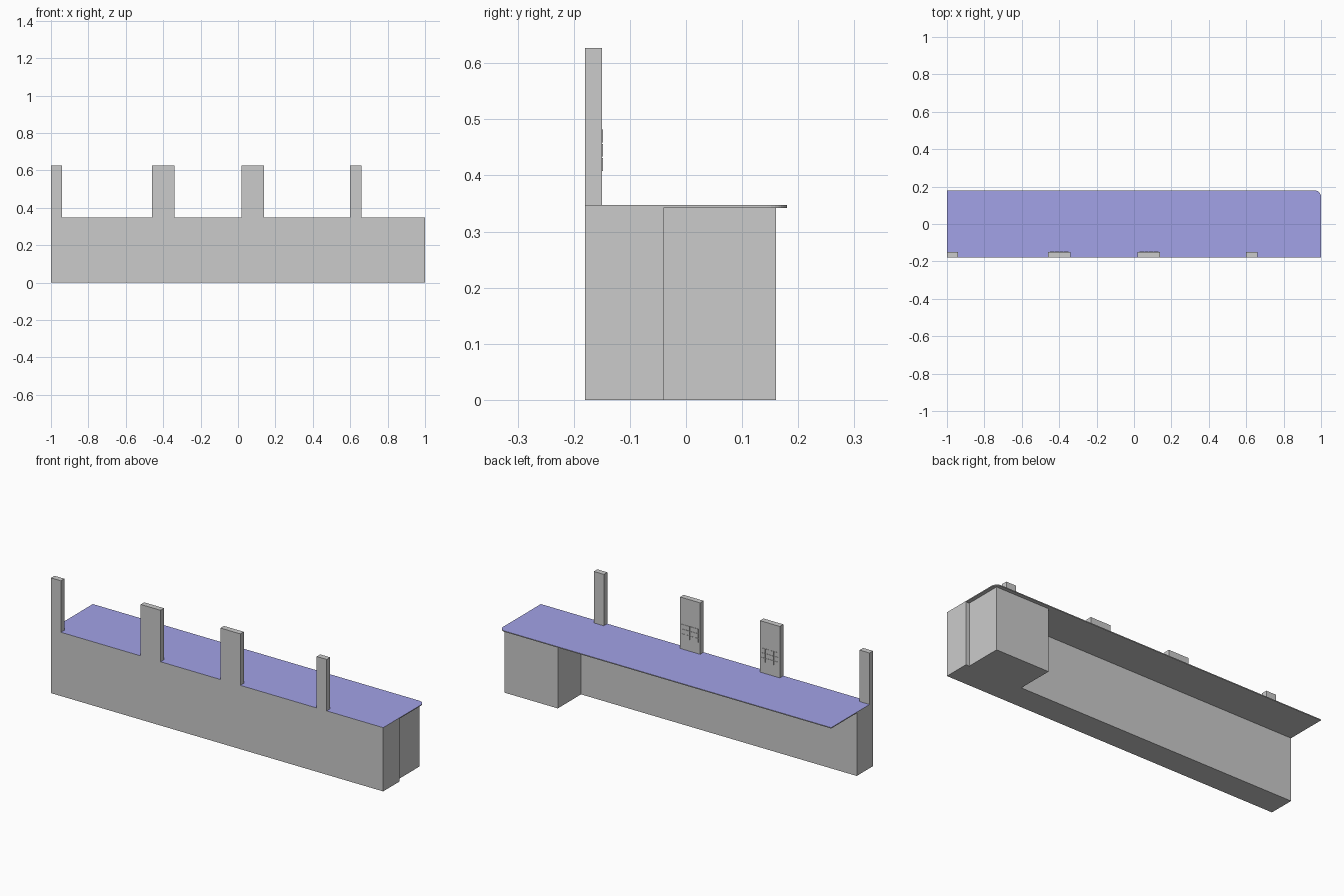
import bpy, bmesh, math

if "Cube" in bpy.data.objects:
    bpy.data.objects.remove(bpy.data.objects["Cube"])

TOP, SLAB = 0.347, 0.342
FRONT, POST_BACK = -0.18, -0.15


def mesh_object(name, bm):
    bmesh.ops.recalc_face_normals(bm, faces=bm.faces)
    mesh = bpy.data.meshes.new(name)
    bm.to_mesh(mesh)
    bm.free()
    obj = bpy.data.objects.new(name, mesh)
    bpy.context.collection.objects.link(obj)
    return obj


def box(name, x0, x1, y0, y1, z0, z1):
    bm = bmesh.new()
    bmesh.ops.create_cube(bm, size=1)
    for v in bm.verts:
        v.co.x = x1 if v.co.x > 0 else x0
        v.co.y = y1 if v.co.y > 0 else y0
        v.co.z = z1 if v.co.z > 0 else z0
    return mesh_object(name, bm)


def array(obj, count, offset):
    mod = obj.modifiers.new("Array", 'ARRAY')
    mod.count = count
    mod.use_relative_offset = False
    mod.use_constant_offset = True
    mod.constant_offset_displace = offset


# Front wall and storage block behind it
box("front_wall", -1, 1, FRONT, -0.04, 0, SLAB)
box("storage_block", 0.66, 0.98, -0.04, 0.16, 0, SLAB)

# Countertop slab with one rounded back corner, blue on its upper face
r = 0.035
outline = [(-1, FRONT), (1, FRONT)]
for i in range(9):
    a = math.pi / 2 * i / 8
    outline.append((1 - r + r * math.cos(a), 0.18 - r + r * math.sin(a)))
outline.append((-1, 0.18))
bm = bmesh.new()
face = bm.faces.new([bm.verts.new((x, y, SLAB)) for x, y in outline])
ext = bmesh.ops.extrude_face_region(bm, geom=[face], use_keep_orig=True)
bmesh.ops.translate(bm, vec=(0, 0, TOP - SLAB),
                    verts=[g for g in ext["geom"] if isinstance(g, bmesh.types.BMVert)])
counter = mesh_object("countertop", bm)
for name, color in (("edge_grey", (0.6, 0.6, 0.6, 1)), ("top_blue", (0.36, 0.36, 0.8, 1))):
    mat = bpy.data.materials.new(name)
    mat.diffuse_color = color
    mat.use_nodes = True
    mat.node_tree.nodes["Principled BSDF"].inputs["Base Color"].default_value = mat.diffuse_color
    counter.data.materials.append(mat)
for p in counter.data.polygons:
    p.material_index = int(p.normal.z > 0.5)

# Upright posts along the front edge
for x0, x1 in ((-1, -0.94), (-0.46, -0.34), (0.02, 0.14), (0.60, 0.66)):
    box("post", x0, x1, FRONT, POST_BACK, TOP, 0.627)

# Button grids on the back of the two wide posts
pitch, size = 0.0255, 0.023
for cx in (-0.40, 0.08):
    x0 = cx - (3 * pitch + size) / 2
    keys = box("button_grid", x0, x0 + size, POST_BACK, -0.148, 0.408, 0.408 + size)
    array(keys, 4, (pitch, 0, 0))
    array(keys, 3, (0, 0, pitch))
